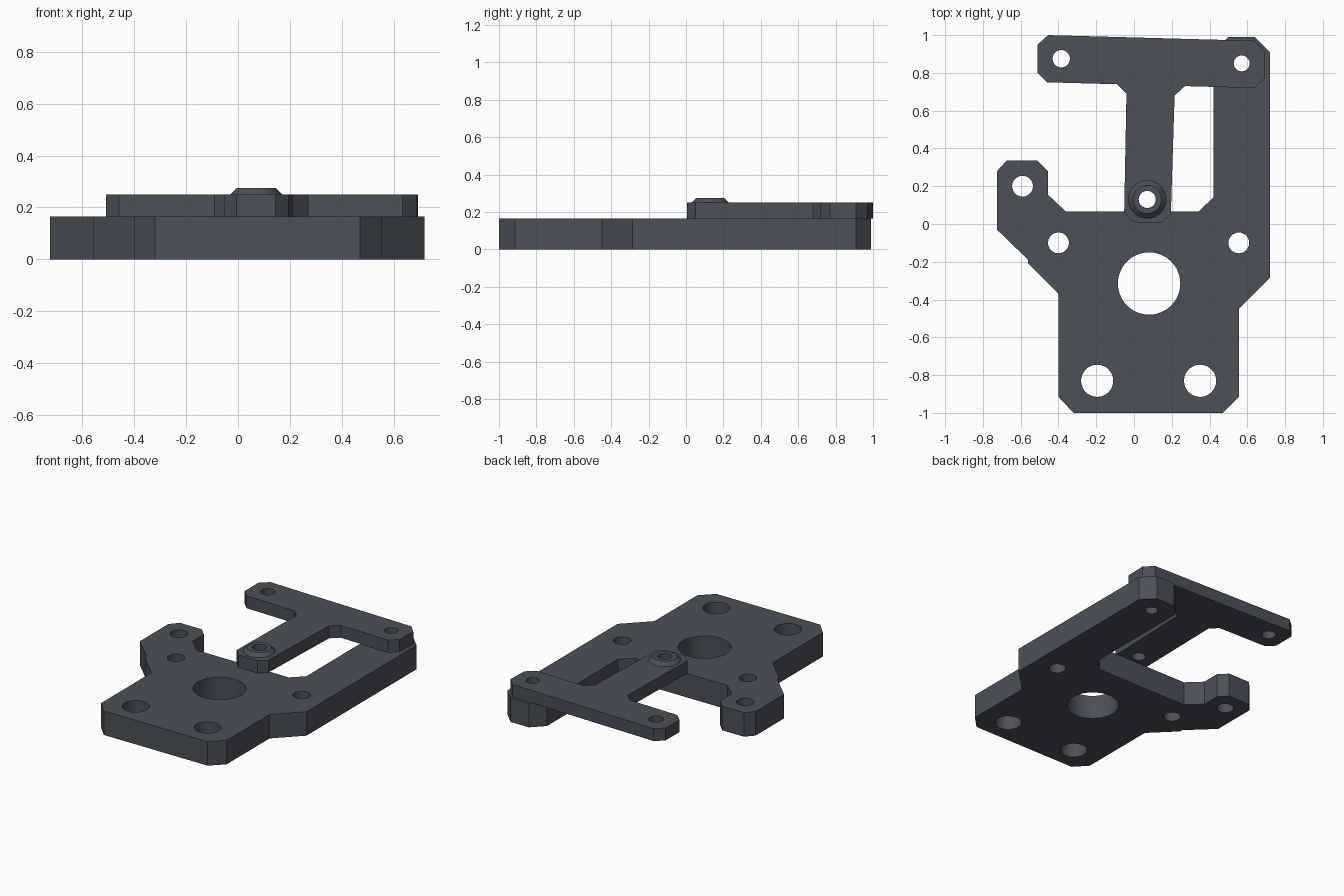
import bpy
import bmesh
from math import sin, cos, pi, radians

cube = bpy.data.objects.get("Cube")
if cube:
    bpy.data.objects.remove(cube, do_unlink=True)

# One dark grey finish for every part
COLOUR = (0.07, 0.079, 0.098, 1)
dark_grey = bpy.data.materials.new("dark_grey")
dark_grey.use_nodes = True
dark_grey.diffuse_color = COLOUR
dark_grey.node_tree.nodes["Principled BSDF"].inputs["Base Color"].default_value = COLOUR

PLATE_TOP = 0.165
ARM_TOP = 0.25
BOSS_TOP = 0.275
SEGMENTS = 48


def circle(x, y, r):
    return [(x + r * cos(2 * pi * i / SEGMENTS), y + r * sin(2 * pi * i / SEGMENTS))
            for i in range(SEGMENTS)]


def finish(name, bm):
    bmesh.ops.recalc_face_normals(bm, faces=bm.faces[:])
    mesh = bpy.data.meshes.new(name)
    bm.to_mesh(mesh)
    bm.free()
    mesh.materials.append(dark_grey)
    obj = bpy.data.objects.new(name, mesh)
    bpy.context.collection.objects.link(obj)
    bpy.ops.object.select_all(action="DESELECT")
    obj.select_set(True)
    bpy.context.view_layer.objects.active = obj
    bpy.ops.object.shade_smooth_by_angle(angle=radians(30))
    return obj


def drilled_plate(name, outline, holes, bottom, top):
    """Extrude a flat outline pierced by round holes (x, y, radius)."""
    bm = bmesh.new()
    edges = []
    for loop in [outline] + [circle(*hole) for hole in holes]:
        verts = [bm.verts.new((x, y, bottom)) for x, y in loop]
        edges += [bm.edges.new((a, b)) for a, b in zip(verts, verts[1:] + verts[:1])]
    bmesh.ops.triangle_fill(bm, edges=edges, use_beauty=True, use_dissolve=False,
                            normal=(0, 0, 1))
    result = bmesh.ops.extrude_face_region(bm, geom=bm.faces[:], use_keep_orig=True)
    raised = [g for g in result["geom"] if isinstance(g, bmesh.types.BMVert)]
    bmesh.ops.translate(bm, verts=raised, vec=(0, 0, top - bottom))
    return finish(name, bm)


def turned_ring(name, x, y, profile):
    """Spin a closed (radius, height) profile about a vertical axis."""
    bm = bmesh.new()
    rings = [[bm.verts.new((px, py, z)) for px, py in circle(x, y, r)] for r, z in profile]
    for a, b in zip(rings, rings[1:] + rings[:1]):
        for i in range(SEGMENTS):
            j = (i + 1) % SEGMENTS
            bm.faces.new((a[i], a[j], b[j], b[i]))
    return finish(name, bm)


# Thick base plate with its long right rail and short hooked ear
base_outline = [
    (-0.32, -1), (0.47, -1), (0.555, -0.915), (0.555, -0.45), (0.72, -0.285),
    (0.72, 0.91), (0.64, 0.99), (0.5, 0.99), (0.42, 0.91), (0.42, 0.14),
    (0.34, 0.065), (-0.36, 0.065), (-0.455, 0.155), (-0.455, 0.28), (-0.51, 0.335),
    (-0.675, 0.335), (-0.725, 0.28), (-0.725, -0.03), (-0.56, -0.19),
    (-0.56, -0.21), (-0.4, -0.37), (-0.4, -0.915)]
base_holes = [
    (0.08, -0.315, 0.165), (-0.195, -0.83, 0.085), (0.35, -0.83, 0.085),
    (-0.4, -0.1, 0.055), (0.555, -0.1, 0.055), (-0.59, 0.2, 0.055),
    (0.57, 0.85, 0.042)]
drilled_plate("base_plate", base_outline, base_holes, 0, PLATE_TOP)

# Thin T-shaped arm lying on top of the rail
arm_outline = [
    (-0.51, 0.95), (-0.455, 1), (0.64, 0.97), (0.695, 0.91), (0.69, 0.77),
    (0.635, 0.72), (0.27, 0.73), (0.215, 0.68), (0.195, 0.05), (0.145, 0.005),
    (-0.005, 0.01), (-0.052, 0.06), (-0.04, 0.69), (-0.09, 0.74),
    (-0.46, 0.75), (-0.51, 0.8)]
arm_holes = [(-0.385, 0.875, 0.046), (0.57, 0.85, 0.042), (0.07, 0.13, 0.045)]
drilled_plate("swing_arm", arm_outline, arm_holes, PLATE_TOP, ARM_TOP)

# Bevelled collar around the hole at the arm's free end
turned_ring("arm_boss", 0.07, 0.13, [
    (0.045, ARM_TOP), (0.1, ARM_TOP), (0.075, BOSS_TOP), (0.045, BOSS_TOP)])
